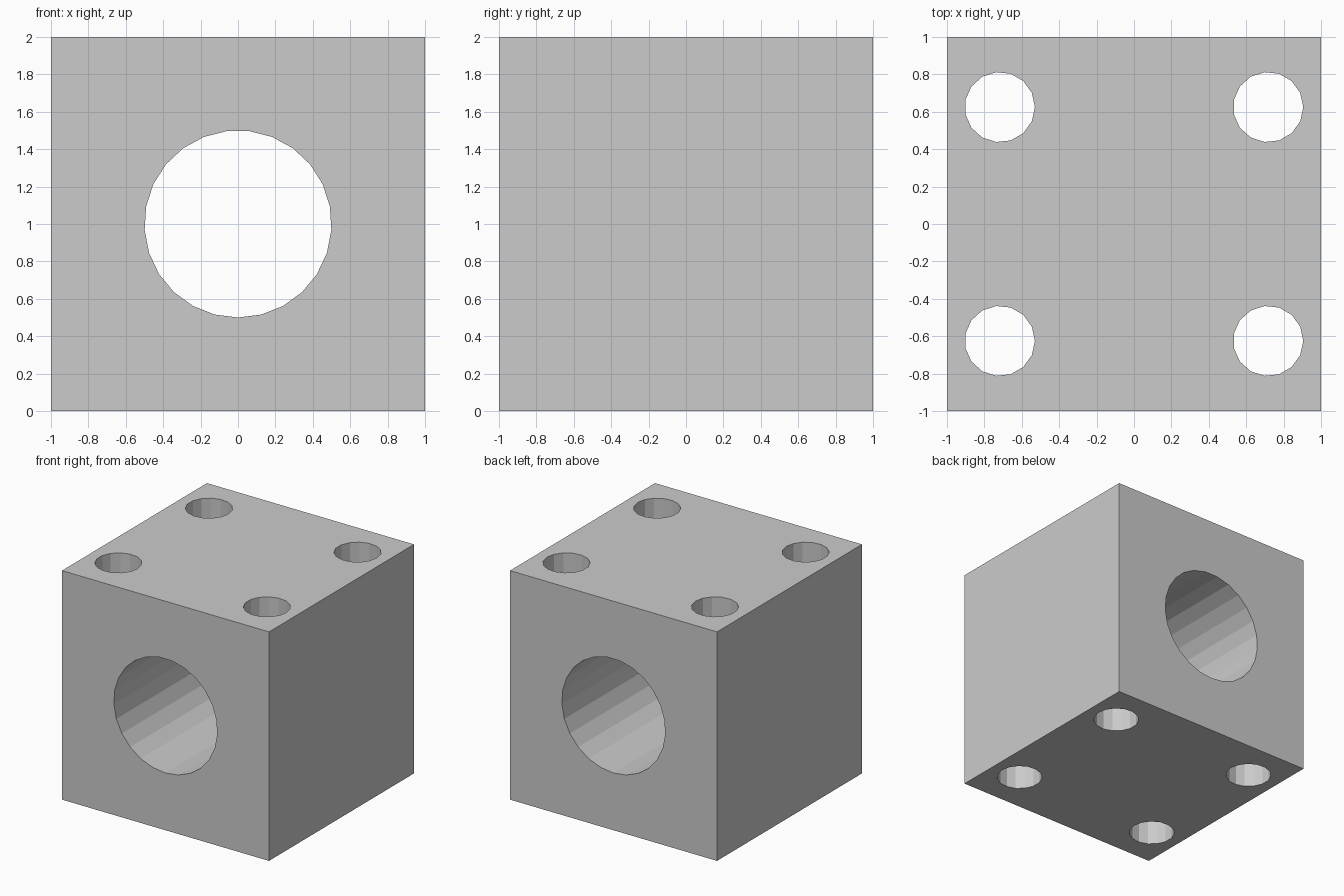
import bpy, bmesh
from math import sin, cos, tau
from mathutils import Matrix, Vector

if "Cube" in bpy.data.objects:
    bpy.data.objects.remove(bpy.data.objects["Cube"])


def prism(name, sides, radius, matrix):
    """Cutter prism along local z, first corner on local +x."""
    bm = bmesh.new()
    ring = [bm.verts.new((radius * cos(tau * i / sides), radius * sin(tau * i / sides), -1.5))
            for i in range(sides)]
    face = bm.faces.new(ring)
    ext = bmesh.ops.extrude_face_region(bm, geom=[face])["geom"]
    bmesh.ops.translate(bm, vec=(0, 0, 3), verts=[v for v in ext if isinstance(v, bmesh.types.BMVert)])
    bmesh.ops.transform(bm, matrix=matrix, verts=bm.verts)
    bmesh.ops.recalc_face_normals(bm, faces=bm.faces)
    mesh = bpy.data.meshes.new(name)
    bm.to_mesh(mesh)
    bm.free()
    ob = bpy.data.objects.new(name, mesh)
    bpy.context.collection.objects.link(ob)
    return ob


# Solid cube
bpy.ops.mesh.primitive_cube_add(size=2, location=(0, 0, 1))
block = bpy.context.object
block.name = "drilled_block"

# Wide bore from front to back, one corner pointing down
axes = Matrix((Vector((0, 0, -1)), Vector((1, 0, 0)), Vector((0, -1, 0)))).transposed().to_4x4()
cutters = [prism("bore_cutter", 25, 0.5, Matrix.Translation((0, 0, 1)) @ axes)]

# Four vertical bolt holes near the corners
for x in (-0.7175, 0.7175):
    for y in (-0.625, 0.625):
        cutters.append(prism("bolt_hole_cutter", 15, 0.1875, Matrix.Translation((x, y, 1))))

# Cut the holes, then drop the cutters
for c in cutters:
    mod = block.modifiers.new("hole", 'BOOLEAN')
    mod.operation, mod.solver, mod.object = 'DIFFERENCE', 'EXACT', c
    bpy.context.view_layer.objects.active = block
    bpy.ops.object.modifier_apply(modifier=mod.name)
    bpy.data.objects.remove(c)
